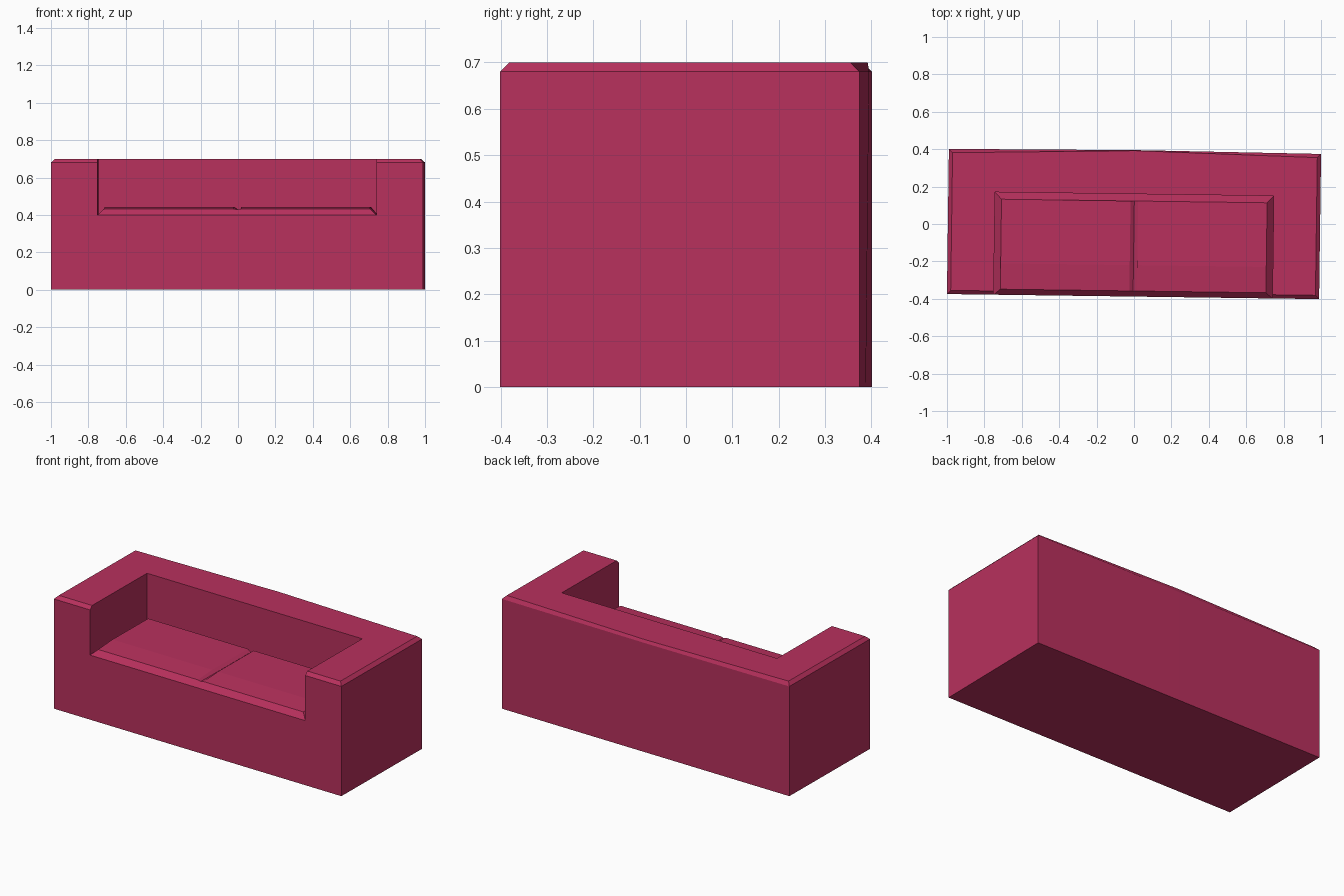
import bpy, bmesh
from mathutils import Matrix

if "Cube" in bpy.data.objects:
    bpy.data.objects.remove(bpy.data.objects["Cube"])

W, D, H = 0.995, 0.388, 0.70      # half width, half depth, height
HS, C = 0.68, 0.02                # height where the chamfer starts, chamfer size
IX, IY, SZ = 0.745, 0.16, 0.40    # seat opening half width, back edge, seat base
TURN = Matrix.Rotation(-0.0135, 4, 'Z')

mat = bpy.data.materials.new("fabric")
mat.diffuse_color = (0.48, 0.03, 0.11, 1)
mat.use_nodes = True
mat.node_tree.nodes["Principled BSDF"].inputs["Base Color"].default_value = mat.diffuse_color


def make(name, faces):
    """Build a flat-shaded object from polygons, welding shared corners."""
    bm = bmesh.new()
    for f in faces:
        bm.faces.new([bm.verts.new(p) for p in f])
    bmesh.ops.remove_doubles(bm, verts=bm.verts, dist=1e-5)
    bmesh.ops.recalc_face_normals(bm, faces=bm.faces)
    # Concave front outline and top need clean triangles
    bmesh.ops.triangulate(bm, faces=[f for f in bm.faces if len(f.verts) > 5])
    bm.transform(TURN)
    me = bpy.data.meshes.new(name)
    bm.to_mesh(me)
    bm.free()
    me.materials.append(mat)
    ob = bpy.data.objects.new(name, me)
    bpy.context.collection.objects.link(ob)
    return ob


# Sofa frame: base, arms and back as one shell, back rail slightly bowed at the middle
mid0, mid1, mid2 = (0, D, 0), (0, D + 0.007, HS), (0, D + 0.004, H)
frame = [
    [(-W, -D, 0), (W, -D, 0), (W, D, 0), mid0, (-W, D, 0)],
    [(-W, -D, 0), (W, -D, 0), (W, -D, HS), (IX, -D, HS), (IX, -D, SZ),
     (-IX, -D, SZ), (-IX, -D, HS), (-W, -D, HS)],
    [(-IX, IY, SZ), (IX, IY, SZ), (IX, IY, H), (-IX, IY, H)],
    [(-IX, IY, H), (IX, IY, H), mid2],
]
for s in (-1, 1):
    w, i, wc = s * W, s * IX, s * (W - C)
    f, b = -D + C, D - C
    frame += [
        [(w, -D, 0), (w, D, 0), (w, D, HS), (w, -D, HS)],            # outer side
        [mid0, (w, D, 0), (w, D, HS), mid1],                         # rear
        [(w, -D, HS), (w, D, HS), (wc, b, H), (wc, f, H)],           # side chamfer
        [mid1, (w, D, HS), (wc, b, H), mid2],                        # rear chamfer
        [(w, -D, HS), (i, -D, HS), (i, f, H), (wc, f, H)],           # arm front chamfer
        [(i, -D, SZ), (i, -D, HS), (i, f, H), (i, IY, H), (i, IY, SZ)],  # arm inside
        [(wc, f, H), (i, f, H), (i, IY, H), (wc, b, H)],             # arm top
        [(i, IY, H), (wc, b, H), mid2],                              # back top
    ]
make("sofa_frame", frame)

# Seat cushions: chamfered rims, a soft front slope and a shallow groove between them
y0, y1, y2 = -D + 0.03, -0.22, IY - 0.037
z0, z1, zg = 0.433, 0.443, 0.428
seat = []
for s in (-1, 1):
    o, e, g = s * IX, s * (IX - 0.035), s * 0.02
    seat += [
        [(o, -D, SZ), (0, -D, SZ), (0, y0, zg), (g, y0, z0), (e, y0, z0)],
        [(o, IY, SZ), (0, IY, SZ), (0, y2, zg), (g, y2, z1), (e, y2, z1)],
        [(o, -D, SZ), (o, IY, SZ), (e, y2, z1), (e, y1, z1), (e, y0, z0)],
        [(e, y0, z0), (g, y0, z0), (g, y1, z1), (e, y1, z1)],
        [(e, y1, z1), (g, y1, z1), (g, y2, z1), (e, y2, z1)],
        [(0, y0, zg), (0, y2, zg), (g, y2, z1), (g, y1, z1), (g, y0, z0)],
    ]
make("seat_cushions", seat)
